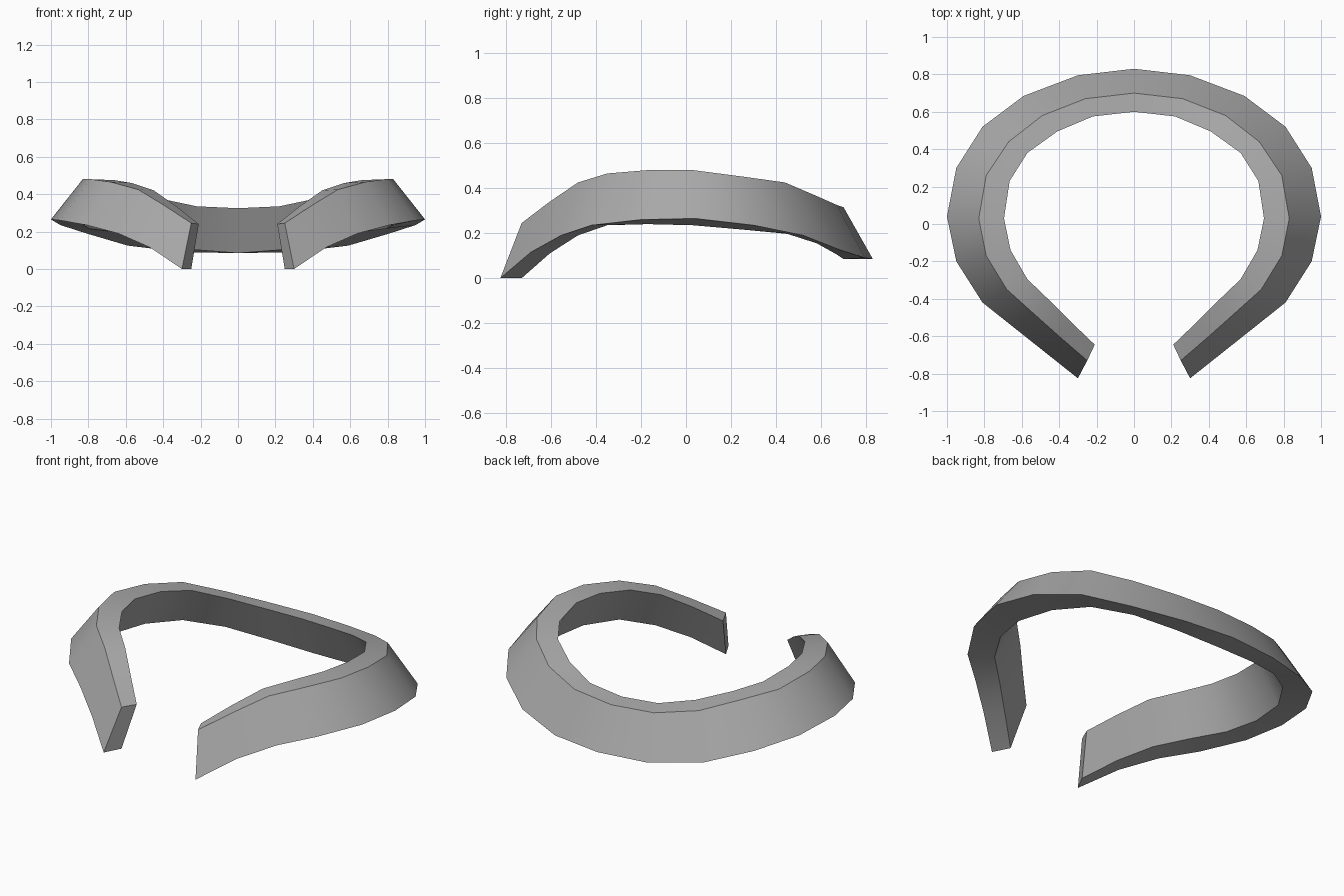
import bpy
import bmesh

cube = bpy.data.objects.get("Cube")
if cube:
    bpy.data.objects.remove(cube, do_unlink=True)

# Grey material
grey = bpy.data.materials.new("mid grey")
grey.use_nodes = True
colour = (0.4, 0.4, 0.4, 1.0)
grey.diffuse_color = colour
grey.node_tree.nodes["Principled BSDF"].inputs["Base Color"].default_value = colour

# Half of the band, back centre to front tip. Each station holds:
# lower outer rim (x, y, z), ridge (x, y, z), upper inner rim (x, y, z), lower inner z
half = [
    ((0.00, 0.83, 0.085), (0.00, 0.70, 0.315), (0.00, 0.60, 0.325), 0.085),
    ((0.30, 0.795, 0.09), (0.26, 0.67, 0.325), (0.22, 0.575, 0.335), 0.105),
    ((0.59, 0.685, 0.125), (0.49, 0.58, 0.365), (0.41, 0.495, 0.375), 0.155),
    ((0.81, 0.52, 0.19), (0.67, 0.44, 0.425), (0.57, 0.38, 0.425), 0.20),
    ((0.95, 0.30, 0.235), (0.79, 0.26, 0.45), (0.665, 0.23, 0.45), 0.215),
    ((1.00, 0.04, 0.265), (0.83, 0.03, 0.48), (0.695, 0.03, 0.475), 0.235),
    ((0.95, -0.20, 0.26), (0.79, -0.17, 0.48), (0.66, -0.14, 0.475), 0.24),
    ((0.81, -0.42, 0.235), (0.68, -0.35, 0.465), (0.57, -0.295, 0.46), 0.235),
    ((0.64, -0.555, 0.19), (0.535, -0.48, 0.425), (0.45, -0.41, 0.42), 0.19),
    ((0.47, -0.69, 0.115), (0.395, -0.605, 0.34), (0.33, -0.53, 0.335), 0.11),
    ((0.30, -0.825, 0.0), (0.25, -0.73, 0.245), (0.21, -0.645, 0.24), 0.0),
]


def section(station, side):
    """Four corners of the slanted band; the inner foot sits below the ridge."""
    outer, ridge, inner, foot = station
    corners = (outer, ridge, inner, (ridge[0], ridge[1], foot))
    return [(side * x, y, z) for x, y, z in corners]


# Sweep the section from one tip round the back to the other tip
bm = bmesh.new()
sections = [section(s, -1) for s in reversed(half[1:])] + [section(s, 1) for s in half]
rings = [[bm.verts.new(p) for p in sec] for sec in sections]
for a, b in zip(rings, rings[1:]):
    for i in range(4):
        j = (i + 1) % 4
        bm.faces.new((a[i], a[j], b[j], b[i]))
bm.faces.new(rings[0])
bm.faces.new(rings[-1])
bmesh.ops.recalc_face_normals(bm, faces=bm.faces)

mesh = bpy.data.meshes.new("collar_band")
bm.to_mesh(mesh)
bm.free()
mesh.materials.append(grey)
collar = bpy.data.objects.new("collar_band", mesh)
bpy.context.collection.objects.link(collar)

# Smooth round the sweep, crisp along the rims
bpy.ops.object.select_all(action="DESELECT")
collar.select_set(True)
bpy.context.view_layer.objects.active = collar
bpy.ops.object.shade_smooth_by_angle()
